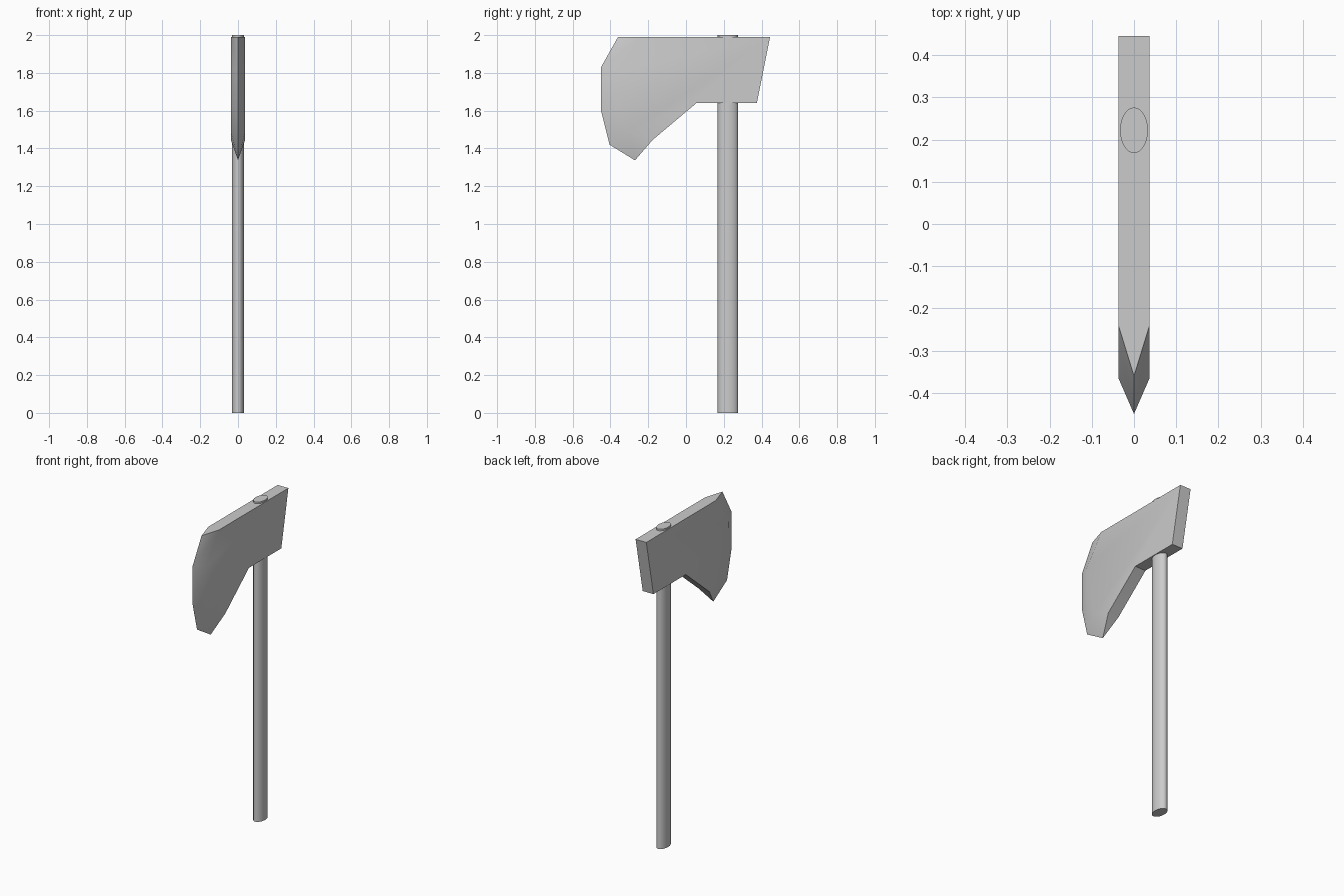
import bpy, bmesh, math

cube = bpy.data.objects.get("Cube")
if cube:
    bpy.data.objects.remove(cube, do_unlink=True)

# Single plain grey
GREY = (0.6, 0.6, 0.6, 1.0)
mat = bpy.data.materials.new("plain_grey")
mat.use_nodes = True
mat.diffuse_color = GREY
mat.node_tree.nodes["Principled BSDF"].inputs["Base Color"].default_value = GREY


def finish(name, bm):
    """Turn a bmesh into a smooth-by-angle object."""
    bmesh.ops.recalc_face_normals(bm, faces=bm.faces)
    mesh = bpy.data.meshes.new(name)
    bm.to_mesh(mesh)
    bm.free()
    mesh.materials.append(mat)
    obj = bpy.data.objects.new(name, mesh)
    bpy.context.collection.objects.link(obj)
    bpy.ops.object.select_all(action='DESELECT')
    obj.select_set(True)
    bpy.context.view_layer.objects.active = obj
    bpy.ops.object.shade_smooth_by_angle(angle=math.radians(30))
    return obj


# Axe head: (y, z) outlines of the cheek and of the sharp edge
HALF = 0.037
back = [(0.055, 1.64), (0.375, 1.64), (0.445, 1.99)]
shoulder = [(-0.24, 1.99), (-0.365, 1.81), (-0.363, 1.62), (-0.30, 1.49), (-0.178, 1.444)]
edge = [(-0.36, 1.99), (-0.45, 1.83), (-0.45, 1.60), (-0.405, 1.42), (-0.27, 1.337)]

bm = bmesh.new()
edge_v = [bm.verts.new((0, y, z)) for y, z in edge]
cheeks = []
for side in (-1, 1):
    ring = [bm.verts.new((side * HALF, y, z)) for y, z in shoulder + back]
    bm.faces.new(ring)
    # ground bevel running to the cutting edge
    for i in range(len(edge) - 1):
        bm.faces.new((ring[i], ring[i + 1], edge_v[i + 1], edge_v[i]))
    cheeks.append(ring)

# Walls joining the two cheeks, plus the notched ends at the cutting edge
a, b = cheeks
n, s = len(a), len(shoulder)
for i in range(s - 1, n):
    j = (i + 1) % n
    bm.faces.new((a[i], a[j], b[j], b[i]))
bm.faces.new((a[0], b[0], edge_v[0]))
bm.faces.new((a[s - 1], b[s - 1], edge_v[-1]))
finish("axe_head", bm)

# Oval handle passing through the head
bm = bmesh.new()
bmesh.ops.create_cone(bm, cap_ends=True, segments=32, radius1=1, radius2=1, depth=2)
for v in bm.verts:
    v.co = (v.co.x * 0.033, v.co.y * 0.054 + 0.222, v.co.z + 1)
finish("handle", bm)
